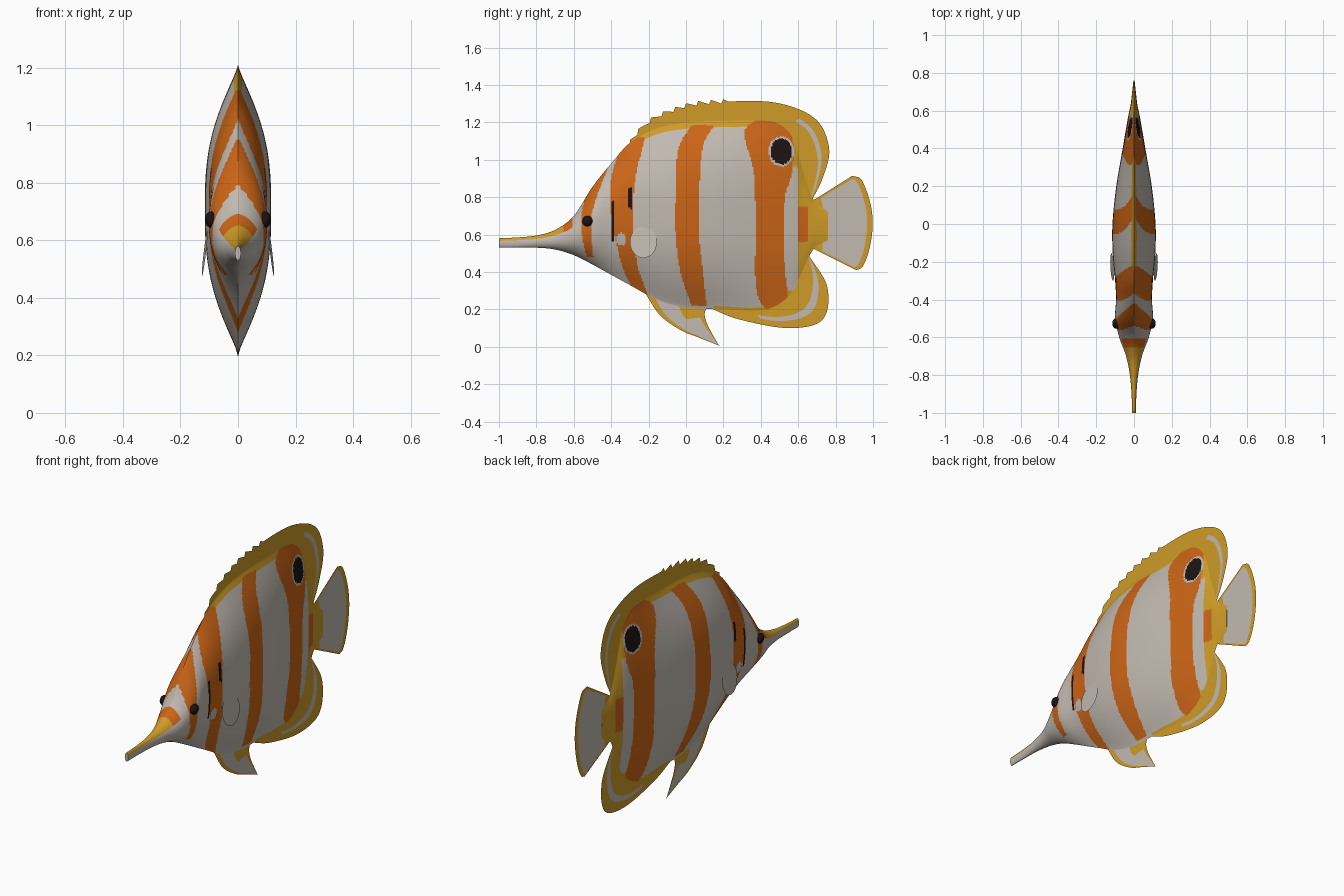
import bpy
import bmesh
import math

if "Cube" in bpy.data.objects:
    bpy.data.objects.remove(bpy.data.objects["Cube"], do_unlink=True)

WHITE, ORANGE, YELLOW, DARK = range(4)


def make_material(name, color):
    material = bpy.data.materials.new(name)
    material.use_nodes = True
    material.diffuse_color = (*color, 1)
    shader = material.node_tree.nodes["Principled BSDF"]
    shader.inputs["Base Color"].default_value = (*color, 1)
    shader.inputs["Roughness"].default_value = 0.7
    return material


palette = [
    make_material("pearl white", (0.54, 0.49, 0.44)),
    make_material("band orange", (0.6, 0.13, 0.008)),
    make_material("fin yellow", (0.62, 0.33, 0.02)),
    make_material("spot black", (0.012, 0.006, 0.006)),
]


def spline(rows, value):
    """Smooth lookup: the first column is the key, the others are returned."""
    value = min(max(value, rows[0][0]), rows[-1][0])
    i = 0
    while i < len(rows) - 2 and value > rows[i + 1][0]:
        i += 1
    before, a, b, after = rows[max(i - 1, 0)], rows[i], rows[i + 1], rows[min(i + 2, len(rows) - 1)]
    span = b[0] - a[0]
    u = (value - a[0]) / span
    result = []
    for k in range(1, len(a)):
        slope_a = (b[k] - before[k]) / (b[0] - before[0]) * span
        slope_b = (after[k] - a[k]) / (after[0] - a[0]) * span
        rise = b[k] - a[k]
        result.append(a[k] + u * (slope_a + u * (3 * rise - 2 * slope_a - slope_b
                                                 + u * (slope_a + slope_b - 2 * rise))))
    return result


def finish(bm, name):
    bmesh.ops.recalc_face_normals(bm, faces=bm.faces)
    mesh = bpy.data.meshes.new(name)
    bm.to_mesh(mesh)
    bm.free()
    for material in palette:
        mesh.materials.append(material)
    mesh.shade_smooth()
    mesh.set_sharp_from_angle(angle=math.radians(50))
    obj = bpy.data.objects.new(name, mesh)
    bpy.context.collection.objects.link(obj)
    return obj


# Body stations: y, top, bottom, half width
STATIONS = [
    (-1, .58, .53, .01), (-.9, .585, .53, .013), (-.8, .595, .53, .022), (-.7, .625, .52, .042),
    (-.6, .70, .49, .078), (-.5, .855, .44, .1), (-.4, .98, .385, .095), (-.3, 1.09, .33, .1),
    (-.15, 1.17, .25, .113), (0, 1.2, .21, .114), (.2, 1.21, .2, .094), (.4, 1.21, .195, .06),
    (.5, 1.19, .23, .043), (.58, 1.1, .31, .029), (.63, .93, .42, .018), (.68, .79, .52, .012),
    (.76, .72, .57, .003),
]

# Bands: z, front edge, back edge
EYE_BAND = [(.48, -.53, -.495), (.58, -.555, -.505), (.7, -.56, -.505), (.85, -.52, -.46), (.95, -.46, -.42)]
GILL_BAND = [(.27, -.26, -.2), (.4, -.33, -.25), (.55, -.37, -.275), (.7, -.4, -.285),
             (.9, -.4, -.27), (1.12, -.33, -.22)]
MIDDLE_BAND = [(.22, .03, .11), (.4, -.03, .09), (.6, -.055, .07), (.8, -.055, .07),
               (1, -.05, .08), (1.1, -.025, .1), (1.185, .03, .15)]
REAR_BAND = [(.2, .43, .5), (.25, .39, .54), (.4, .37, .53), (.6, .375, .52), (.8, .37, .53),
             (.95, .36, .57), (1.14, .31, .57), (1.18, .33, .55), (1.21, .37, .5)]
BANDS = [EYE_BAND, GILL_BAND, MIDDLE_BAND, REAR_BAND]


def in_ellipse(y, z, center_y, center_z, radius_y, radius_z):
    return ((y - center_y) / radius_y) ** 2 + ((z - center_z) / radius_z) ** 2 < 1


def body_color(y, z, t):
    """Colour from the position and the height t in the section, -1 to 1."""
    if in_ellipse(y, z, .51, 1.045, .057, .068):
        return DARK
    if in_ellipse(y, z, .51, 1.045, .068, .08):
        return WHITE
    # gill slits and the pale root of the side fin
    if abs(y + .39) < .008 and .56 < z < .78 or abs(y + .3) < .008 and .74 < z < .85:
        return DARK
    if in_ellipse(y, z, -.345, .575, .025, .035):
        return WHITE
    for band in BANDS:
        if band[0][0] < z < band[-1][0]:
            front, back = spline(band, z)
            if front < y < back:
                return ORANGE
    # snout ridge
    if y < -.61 and t > .45:
        return ORANGE if y > -.655 else YELLOW
    # tail root and fin bases
    if .6 < y < .655 and .56 < z < .75:
        return ORANGE
    if y > .53:
        return WHITE if y < .6 and .3 < z < .96 else YELLOW
    if y > -.28 and t > .93 or y > .15 and t < -.97:
        return YELLOW
    return WHITE


def build_body(steps=260, half=100):
    bm = bmesh.new()
    rings = []
    for i in range(steps + 1):
        y = -1 + 1.76 * i / steps
        top, bottom, width = spline(STATIONS, y)
        # round snout section turning into a lens with thin edges
        lens = min(max((y + .75) / .5, 0), 1)
        ring = []
        for j in range(2 * half):
            angle = math.pi * j / half
            t = math.cos(angle)
            x = width * max(1 - abs(t) ** (2 + .7 * lens), 0) ** (.5 + .7 * lens)
            side = 1 if j < half else -1
            ring.append(bm.verts.new((side * x, y, (top + bottom) / 2 + t * (top - bottom) / 2)))
        rings.append(ring)
    count = 2 * half
    for a, b in zip(rings, rings[1:]):
        for j in range(count):
            k = (j + 1) % count
            face = bm.faces.new((a[j], a[k], b[k], b[j]))
            center = face.calc_center_median()
            t = math.cos(math.pi * (j + .5) / half)
            face.material_index = body_color(center.y, center.z, t)
    bm.faces.new(rings[0])
    bm.faces.new(rings[-1])
    return finish(bm, "body")


def build_fin(name, inner, outer, rule, teeth_end=None, along=160, across=24):
    """Thin sheet between two curves; rule(s, f) colours it along and across."""
    bm = bmesh.new()
    inner, outer = ([(i / (len(c) - 1), *p) for i, p in enumerate(c)] for c in (inner, outer))
    rows = []
    for i in range(along + 1):
        s = i / along
        a, b = spline(inner, s), spline(outer, s)
        if teeth_end is not None and b[0] < teeth_end:
            # forward-pointing spines
            b[1] += .028 * (.6 - (b[0] / .064) % 1)
        rows.append([bm.verts.new((0, a[0] + (b[0] - a[0]) * f / across, a[1] + (b[1] - a[1]) * f / across))
                     for f in range(across + 1)])
    for i in range(along):
        for j in range(across):
            face = bm.faces.new((rows[i][j], rows[i + 1][j], rows[i + 1][j + 1], rows[i][j + 1]))
            face.material_index = rule((i + .5) / along, (j + .5) / across)
    bmesh.ops.remove_doubles(bm, verts=bm.verts, dist=1e-5)
    return finish(bm, name)


def dorsal_color(s, f):
    return WHITE if s > .58 and .62 < f < .75 else YELLOW


def anal_color(s, f):
    return WHITE if s > .3 and .55 < f < .72 else YELLOW


def tail_color(s, f):
    return WHITE if .27 < f < .9 and .06 < s < .94 else YELLOW


def pelvic_color(s, f):
    if f < .14 or f > .88 or (s < .35 and f > .5):
        return YELLOW
    return WHITE


build_body()
build_fin("dorsal_fin",
          [(-.3, 1.04), (-.15, 1.1), (.02, 1.13), (.2, 1.15), (.42, 1.14), (.55, 1.08), (.6, .95), (.62, .84), (.64, .74)],
          [(-.3, 1.1), (-.18, 1.215), (0, 1.285), (.2, 1.31), (.48, 1.305), (.69, 1.22), (.765, 1.06), (.73, .9), (.66, .76)],
          dorsal_color, teeth_end=.22)
build_fin("anal_fin",
          [(.08, .27), (.25, .25), (.42, .23), (.53, .29), (.59, .4), (.64, .54)],
          [(.12, .21), (.29, .145), (.55, .1), (.73, .145), (.755, .32), (.65, .5)],
          anal_color)
build_fin("tail_fin",
          [(.66, .77), (.65, .7), (.65, .6), (.67, .53)],
          [(.89, .915), (.94, .89), (.985, .77), (.998, .65), (.98, .52), (.945, .43), (.91, .41)],
          tail_color)
build_fin("pelvic_fin",
          [(-.22, .29), (-.14, .17), (-.03, .09), (.08, .045), (.18, .005)],
          [(.12, .23), (.1, .18), (.11, .13), (.14, .07), (.18, .0)],
          pelvic_color)

# Paired eyes and side fins
for side, label in ((1, "left"), (-1, "right")):
    bm = bmesh.new()
    bmesh.ops.create_uvsphere(bm, u_segments=24, v_segments=14, radius=.028)
    for face in bm.faces:
        face.material_index = DARK
    eye = finish(bm, label + "_eye")
    eye.location = (side * .094, -.527, .672)
    eye.scale.x = .75

    bm = bmesh.new()
    bmesh.ops.create_circle(bm, cap_ends=True, segments=32, radius=1)
    for vert in bm.verts:
        y, z = vert.co.x, vert.co.y
        vert.co = (side * (.115 - .01 * z + .004 * y), -.228 + .072 * y, .56 + .085 * z)
    finish(bm, label + "_pectoral_fin")
